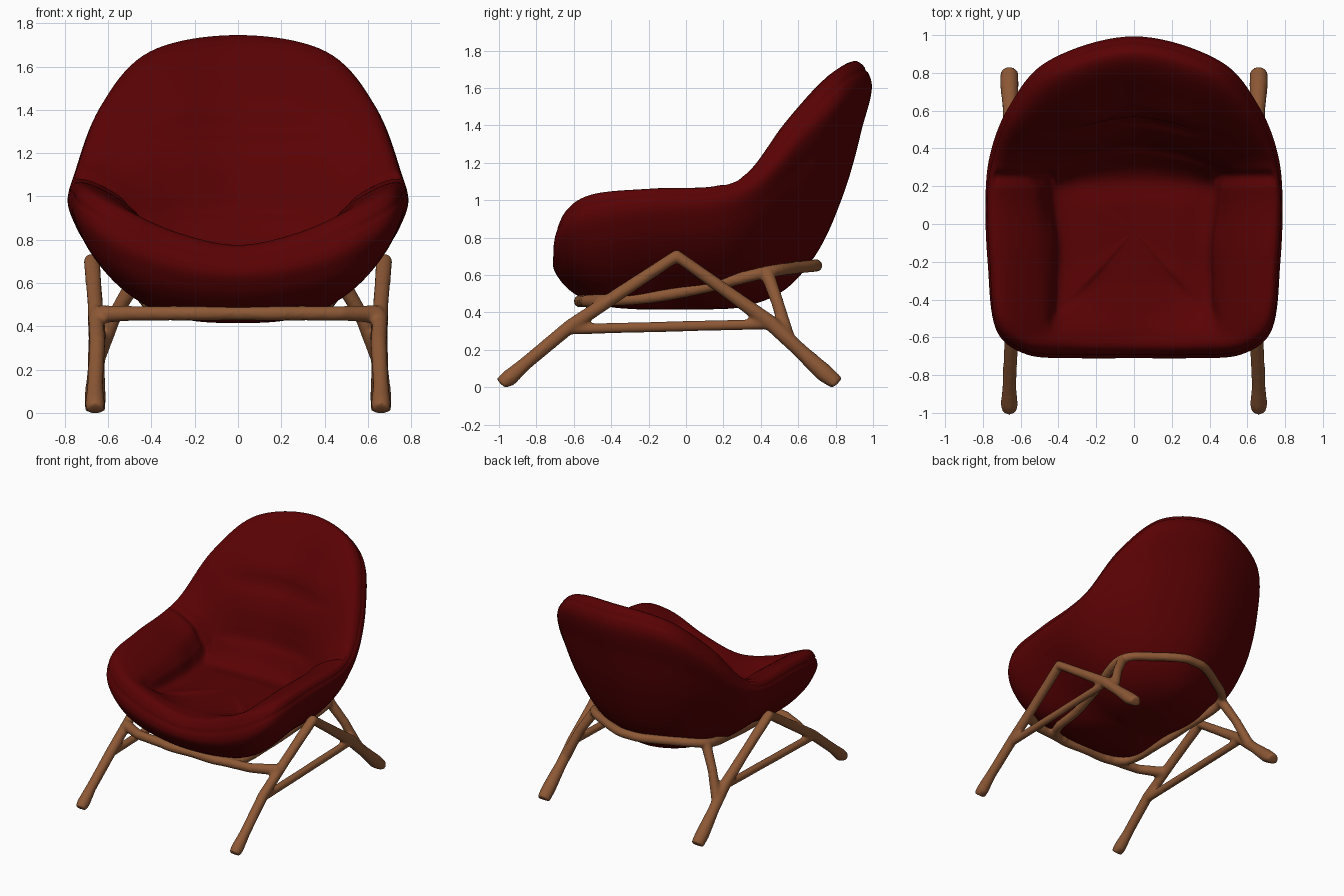
import bpy, bmesh, math
from mathutils import Vector as V

if "Cube" in bpy.data.objects:
    bpy.data.objects.remove(bpy.data.objects["Cube"])


def material(name, rgb):
    m = bpy.data.materials.new(name)
    m.diffuse_color = (*rgb, 1)
    m.use_nodes = True
    m.node_tree.nodes["Principled BSDF"].inputs["Base Color"].default_value = m.diffuse_color
    return m


RED = material("dark red fabric", (0.100, 0.0005, 0.001))
WOOD = material("brown wood", (0.265, 0.098, 0.036))


def spline(pts, n, closed=False):
    """Centripetal Catmull-Rom curve, n samples per span."""
    pts = [V(p) for p in pts]
    if closed:
        ext = [pts[-1]] + pts + pts[:2]
    else:
        ext = [2 * pts[0] - pts[1]] + pts + [2 * pts[-1] - pts[-2]]
    out = []
    for i in range(len(ext) - 3):
        p = ext[i:i + 4]
        t = [0]
        for k in range(3):
            t.append(t[-1] + max((p[k + 1] - p[k]).length, 1e-5) ** 0.5)
        for j in range(n):
            u = t[1] + (t[2] - t[1]) * j / n
            mix = lambda a, b, ta, tb: a * ((tb - u) / (tb - ta)) + b * ((u - ta) / (tb - ta))
            a1, a2, a3 = (mix(p[k], p[k + 1], t[k], t[k + 1]) for k in range(3))
            b1, b2 = mix(a1, a2, t[0], t[2]), mix(a2, a3, t[1], t[3])
            out.append(mix(b1, b2, t[1], t[2]))
    if not closed:
        out.append(pts[-1])
    return out


def mirrored_loop(half, n):
    """Closed loop from a half that starts and ends on x = 0."""
    return spline(half + [(-x, y, z) for x, y, z in half[-2:0:-1]], n, True)


# Upholstered shell: five guide loops, front centre round to back centre
widest = [(0, -.71, .65), (.3, -.71, .69), (.57, -.69, .80), (.72, -.58, .90), (.775, -.2, .97),
          (.785, .18, 1.0), (.76, .37, 1.09), (.66, .62, 1.35), (.46, .855, 1.58), (0, .99, 1.64)]
crest = [(0, -.655, .765), (.3, -.655, .83), (.57, -.635, .95), (.695, -.52, 1.025), (.735, -.18, 1.06),
         (.75, .17, 1.075), (.72, .32, 1.135), (.61, .56, 1.43), (.40, .785, 1.67), (0, .90, 1.745)]
slope = [(0, -.58, .775), (.27, -.58, .825), (.45, -.57, .90), (.50, -.45, .94), (.51, -.15, .96),
         (.53, .14, .98), (.55, .29, 1.05), (.42, .43, 1.24), (.28, .49, 1.31), (0, .54, 1.31)]
crease = [(0, -.45, .765), (.27, -.47, .785), (.42, -.50, .84), (.43, -.38, .86), (.43, -.1, .87),
          (.46, .12, .87), (.46, .25, .90), (.35, .32, .92), (.18, .37, .93), (0, .39, .93)]
floor = [(0, -.32, .757), (.24, -.37, .76), (.38, -.43, .78), (.395, -.30, .77), (.39, -.1, .77),
         (.41, .08, .77), (.41, .19, .77), (.30, .23, .765), (.16, .245, .76), (0, .25, .755)]
BOTTOM, SEAT = V((0, -.05, .415)), V((0, -.04, .755))
STEPS = (.15, .35, .55, .72, .86, .95)
SUB = 10

loops = [mirrored_loop(h, SUB) for h in (widest, crest, slope, crease, floor)]
rows = []
for w, c, s, f, g in zip(*loops):
    d = w - BOTTOM
    k = d.y ** 2 / (d.x ** 2 + d.y ** 2)
    a, b = 2 + 2 * k, .65 + (.25 if d.y > 0 else .05) * k
    under = [BOTTOM]
    for t in STEPS:                       # rounded underside
        under.append(BOTTOM + V((d.x * t, d.y * t, d.z * (1 - (1 - t ** a) ** b))))
    rows.append(spline(under + [w, c, s, f, g, g.lerp(SEAT, .5), SEAT], SUB))

bm = bmesh.new()
grid = [[bm.verts.new(p) for p in row] for row in rows]
for i, row in enumerate(grid):
    nxt = grid[(i + 1) % len(grid)]
    for j in range(len(row) - 1):
        bm.faces.new((row[j], nxt[j], nxt[j + 1], row[j + 1]))
bm.normal_update()
if sum(f.normal.z * f.calc_area() * f.calc_center_median().z for f in bm.faces) < 0:
    bmesh.ops.reverse_faces(bm, faces=bm.faces)
    bm.normal_update()

# Sewn seam round the rim and pressed folds in the padding
bump = lambda v, w: math.exp(-(v / w) ** 2)
wide = (len(STEPS) + 1) * SUB
moves = []
for row in grid:
    for j, v in enumerate(row):
        x, y, z = v.co
        depth = .006 if j == wide + 4 else 0
        if wide + SUB <= j <= wide + 4 * SUB:
            if y > .3:
                pad = 1 / (1 + (x / .34) ** 8)
                depth += pad * (.026 * bump(z - 1.31, .03) + .015 * bump(z - .94, .03))
                depth -= pad * (.015 * bump(z - 1.43, .07) + .012 * bump(z - 1.13, .09))
            if abs(x) > .42:
                depth += .025 * bump(y - .245, .03)
        moves.append((v, v.normal * depth))
for v, m in moves:
    v.co -= m
bmesh.ops.remove_doubles(bm, verts=bm.verts, dist=1e-5)
for f in bm.faces:
    f.smooth = True
mesh = bpy.data.meshes.new("padded_seat_shell")
bm.to_mesh(mesh)
bm.free()
mesh.materials.append(RED)
bpy.context.collection.objects.link(bpy.data.objects.new("padded_seat_shell", mesh))

# Wooden frame: round rods fused into one piece
frame = bpy.data.curves.new("wooden_frame", 'CURVE')
frame.dimensions = '3D'
frame.bevel_depth = 1.0
frame.bevel_resolution = 4
frame.use_fill_caps = True


def rod(pts, radii, cyclic=False):
    s = frame.splines.new('POLY')
    s.points.add(len(pts) - 1)
    s.use_cyclic_u = cyclic
    for i, p in enumerate(pts):
        s.points[i].co = (*p, 1)
        s.points[i].radius = radii[i] if isinstance(radii, (list, tuple)) else radii


# ring cradling the seat
rod(mirrored_loop([(0, -.56, .46), (.25, -.555, .46), (.35, -.47, .463), (.385, -.2, .48), (.43, .08, .53),
                   (.48, .43, .615), (.26, .60, .64), (.08, .69, .65), (0, .695, .65)], 6), .034, True)
for sx in (1, -1):
    at = lambda *pts: [(sx * x, y, z) for x, y, z in pts]
    # legs meeting at the side peak
    rod(at((.66, -.985, .012), (.66, -.95, .045), (.66, -.86, .125), (.65, -.62, .325), (.66, -.35, .505),
           (.675, -.05, .702), (.66, .22, .51), (.65, .45, .345), (.655, .6, .205), (.66, .74, .075),
           (.66, .805, .014)),
        (.042, .046, .037, .038, .036, .039, .036, .042, .04, .05, .048))
    # lower side stretcher
    rod(at((.65, -.62, .31), (.65, .46, .338)), .029)
    # links from ring to front legs and rear legs
    rod(at((.20, -.56, .46), (.48, -.53, .46), (.65, -.44, .455)), (.034, .035, .042))
    rod(at((.47, .43, .62), (.57, .49, .45), (.65, .55, .25)), (.038, .034, .038))

wood = bpy.data.objects.new("wooden_frame", frame)
bpy.context.collection.objects.link(wood)
bpy.context.view_layer.objects.active = wood
wood.select_set(True)
bpy.ops.object.convert(target='MESH')
wood = bpy.context.object
for v in wood.data.vertices:              # feet flat on the ground
    v.co.z = max(v.co.z, 0)
wood.data.materials.clear()
wood.data.materials.append(WOOD)
fuse = wood.modifiers.new("fuse", 'REMESH')
fuse.mode = 'VOXEL'
fuse.voxel_size = .011
fuse.use_smooth_shade = True
soft = wood.modifiers.new("soften", 'SMOOTH')
soft.factor = .5
soft.iterations = 6
